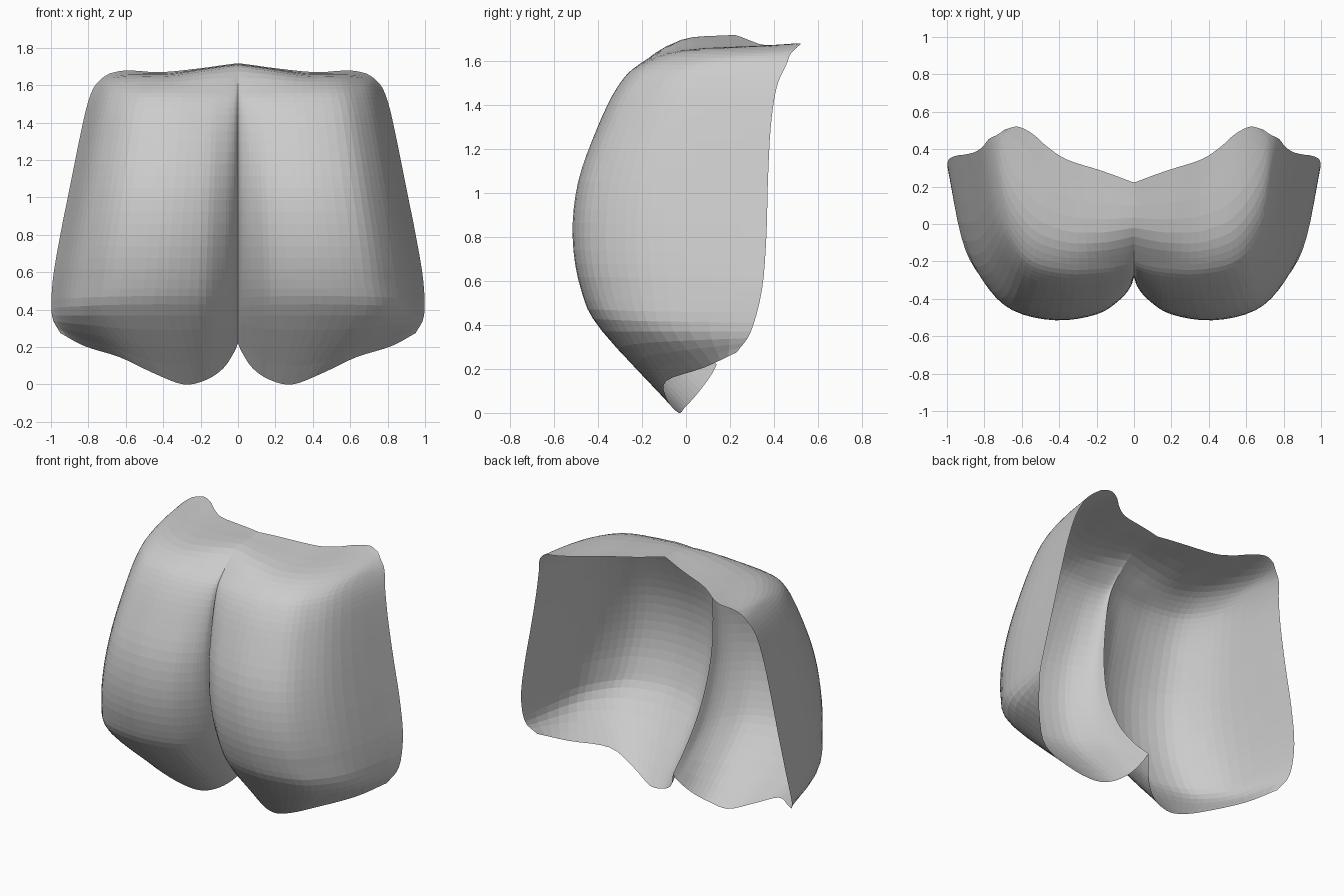
import bpy, bmesh
from mathutils import Vector

if "Cube" in bpy.data.objects:
    bpy.data.objects.remove(bpy.data.objects["Cube"])

# Half cross-section, from the centre crease to the outer rim:
# (fraction of width, weight, toward) - depth blends from the front to crease or rim
CREASE = [(0, 1), (.025, .72), (.09, .42), (.21, .13)]
FLANK = [(.44, 0), (.68, .06), (.82, .22), (.92, .48), (1, 1)]


def section(z, crease_y, front_y, rim_x, rim_y):
    pts = [Vector((f * rim_x, front_y + w * (crease_y - front_y), z)) for f, w in CREASE]
    pts += [Vector((f * rim_x, front_y + w * (rim_y - front_y), z)) for f, w in FLANK]
    return pts


def spline(pts, steps):
    # Catmull-Rom curve through the points
    p = [2 * pts[0] - pts[1]] + pts + [2 * pts[-1] - pts[-2]]
    out = []
    for i in range(1, len(p) - 2):
        a, b, c, d = p[i - 1:i + 3]
        for k in range(steps):
            t = k / steps
            out.append(.5 * (2 * b + (c - a) * t + (2 * a - 5 * b + 4 * c - d) * t * t
                             + (3 * b - a - 3 * c + d) * t ** 3))
    out.append(pts[-1].copy())
    return out


# Scalloped bottom edge
bottom = [Vector(p) for p in [
    (0, .14, .22), (.025, .11, .165), (.08, .05, .085), (.17, -.005, .025),
    (.29, -.033, 0), (.45, -.085, .06), (.63, -.09, .145), (.82, .08, .205), (.95, .23, .275)]]

# Body levels: height, crease depth, front depth, rim half width, rim depth
levels = [
    (.37, -.01, -.38, .995, .295),
    (.56, -.15, -.477, .99, .345),
    (.80, -.25, -.515, .95, .365),
    (1.05, -.285, -.49, .90, .372),
    (1.30, -.27, -.40, .85, .385),
    (1.48, -.235, -.31, .81, .412),
    (1.58, -.17, -.215, .775, .455)]

# Rounded shoulder and top edge
shoulder = [Vector(p) for p in [
    (0, -.02, 1.695), (.03, -.025, 1.693), (.09, -.035, 1.687), (.18, -.045, 1.675),
    (.35, -.04, 1.65), (.51, .02, 1.648), (.62, .14, 1.645), (.695, .29, 1.635), (.735, .475, 1.63)]]
top = [Vector(p) for p in [
    (0, .222, 1.717), (.03, .232, 1.714), (.09, .255, 1.706), (.19, .29, 1.692),
    (.36, .345, 1.673), (.46, .41, 1.671), (.54, .48, 1.677), (.62, .52, 1.677), (.69, .505, 1.662)]]

rows = [bottom] + [section(*lv) for lv in levels] + [shoulder, top]

# Loft the rows into a half shell
STEPS = 4
fine_rows = [spline(r, STEPS) for r in rows]
columns = [spline([r[i] for r in fine_rows], STEPS) for i in range(len(fine_rows[0]))]

bm = bmesh.new()
grid = [[bm.verts.new((max(0, p.x), p.y, max(0, p.z))) for p in col] for col in columns]
for a, b in zip(grid, grid[1:]):
    for j in range(len(a) - 1):
        bm.faces.new((a[j], b[j], b[j + 1], a[j + 1]))
mesh = bpy.data.meshes.new("padded_shell")
bm.to_mesh(mesh)
bm.free()
shell = bpy.data.objects.new("padded_shell", mesh)
bpy.context.collection.objects.link(shell)

# Mirror to the other side, welded along the crease
mirror = shell.modifiers.new("mirror", 'MIRROR')
mirror.use_axis[0] = True
mirror.use_clip = True
mirror.merge_threshold = .001
